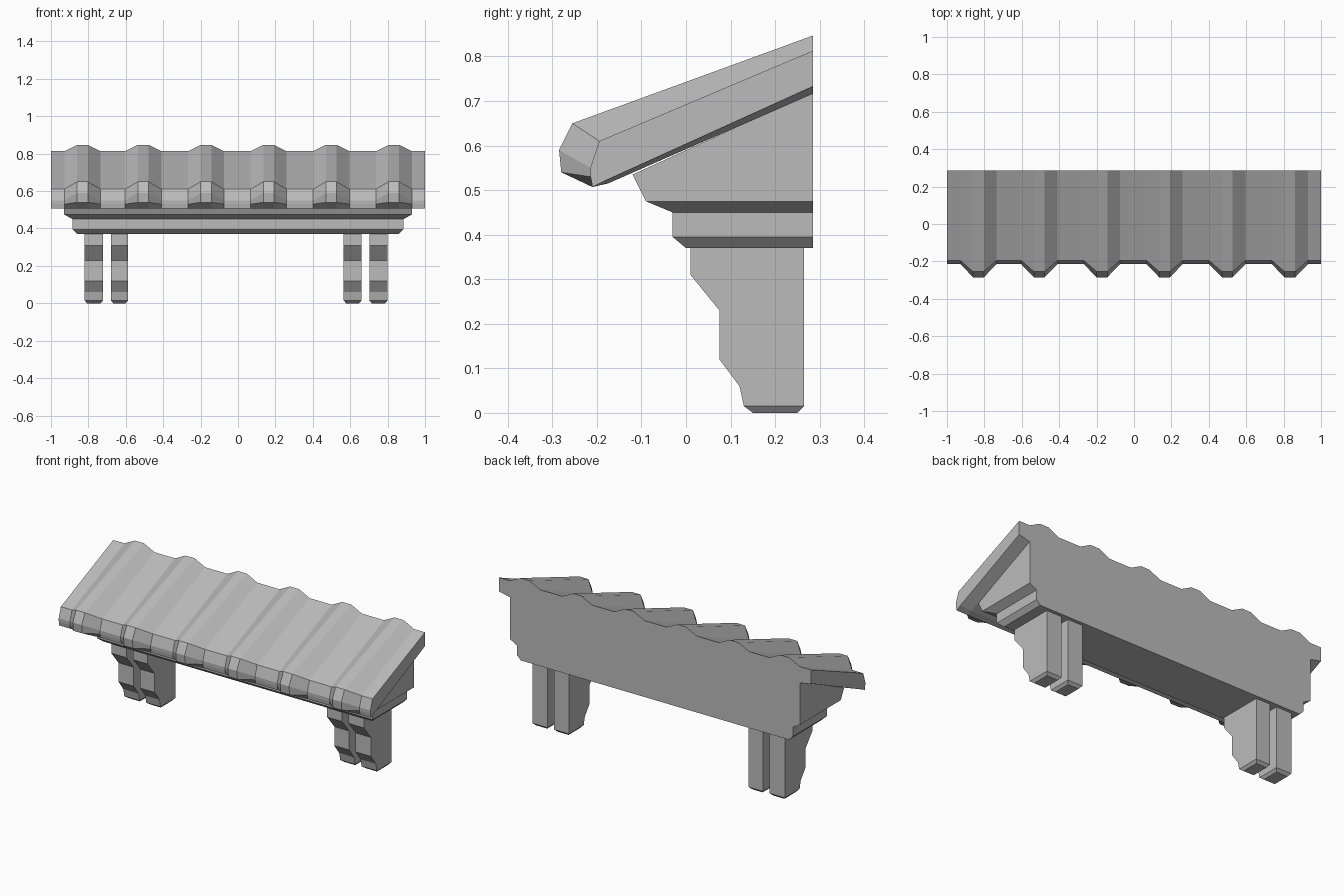
import bpy, bmesh

cube = bpy.data.objects.get("Cube")
if cube:
    bpy.data.objects.remove(cube, do_unlink=True)

GREY = (0.5, 0.5, 0.5, 1)
stone = bpy.data.materials.new("stone grey")
stone.use_nodes = True
stone.diffuse_color = GREY
stone.node_tree.nodes["Principled BSDF"].inputs["Base Color"].default_value = GREY

BACK = 0.285


def loft(name, rings):
    """Skin a row of matching rings and cap both ends."""
    bm = bmesh.new()
    loops = [[bm.verts.new(p) for p in ring] for ring in rings]
    for a, b in zip(loops, loops[1:]):
        for i in range(len(a)):
            j = (i + 1) % len(a)
            bm.faces.new((a[i], a[j], b[j], b[i]))
    bm.faces.new(loops[0])
    bm.faces.new(loops[-1])
    bmesh.ops.recalc_face_normals(bm, faces=bm.faces)
    mesh = bpy.data.meshes.new(name)
    bm.to_mesh(mesh)
    bm.free()
    mesh.materials.append(stone)
    obj = bpy.data.objects.new(name, mesh)
    bpy.context.collection.objects.link(obj)
    return obj


def slab_ring(x0, x1, y0, y1, z_front, z_back):
    return [(x0, y0, z_front), (x1, y0, z_front), (x1, y1, z_back), (x0, y1, z_back)]


# Wall block: half width, front y, front z, back z from the bottom up
wall_levels = [
    (0.86, 0.0, 0.37, 0.37),
    (0.885, -0.03, 0.395, 0.395),
    (0.885, -0.03, 0.45, 0.45),
    (0.93, -0.09, 0.475, 0.475),
    (0.93, -0.12, 0.535, 0.72),
]
loft("wall_block", [slab_ring(-w, w, y, BACK, zf, zb) for w, y, zf, zb in wall_levels])

# Corrugated roof: side profiles (y, z) for a valley and a ridge
valley = [(BACK, 0.813), (-0.195, 0.61), (-0.215, 0.55), (-0.21, 0.507)]
ridge = [(BACK, 0.847), (-0.255, 0.65), (-0.285, 0.59), (-0.28, 0.54)]
lip = [(-0.21, 0.507), (-0.175, 0.515), (BACK, 0.717)]
edge_lip = [(-0.21, 0.507), (-0.18, 0.522), (BACK, 0.733)]


def roof_ring(x, top, under):
    return [(x, y, z) for y, z in top + under]


# The valley face meets the lip slightly above its lower edge
valley[-1] = (-0.214, 0.53)
rings = [roof_ring(-1, valley, edge_lip)]
for centre in (-0.83, -0.505, -0.17, 0.165, 0.5, 0.835):
    for offset, top in ((-0.098, valley), (-0.03, ridge), (0.027, ridge), (0.095, valley)):
        rings.append(roof_ring(centre + offset, top, lip))
rings.append(roof_ring(1, valley, edge_lip))
loft("corrugated_roof", rings)

# Stepped bracket legs: inset, front y, back y, z from the top down
leg_levels = [
    (0, 0.01, 0.265, 0.38),
    (0, 0.01, 0.265, 0.31),
    (0, 0.075, 0.265, 0.23),
    (0, 0.075, 0.265, 0.12),
    (0, 0.12, 0.265, 0.06),
    (0, 0.13, 0.265, 0.015),
    (0.013, 0.15, 0.25, 0),
]
legs = {
    "right_outer_leg": (-0.82, -0.722),
    "right_inner_leg": (-0.68, -0.588),
    "left_inner_leg": (0.565, 0.66),
    "left_outer_leg": (0.702, 0.8),
}
for name, (x0, x1) in legs.items():
    loft(name, [slab_ring(x0 + i, x1 - i, y0, y1, z, z) for i, y0, y1, z in leg_levels])
